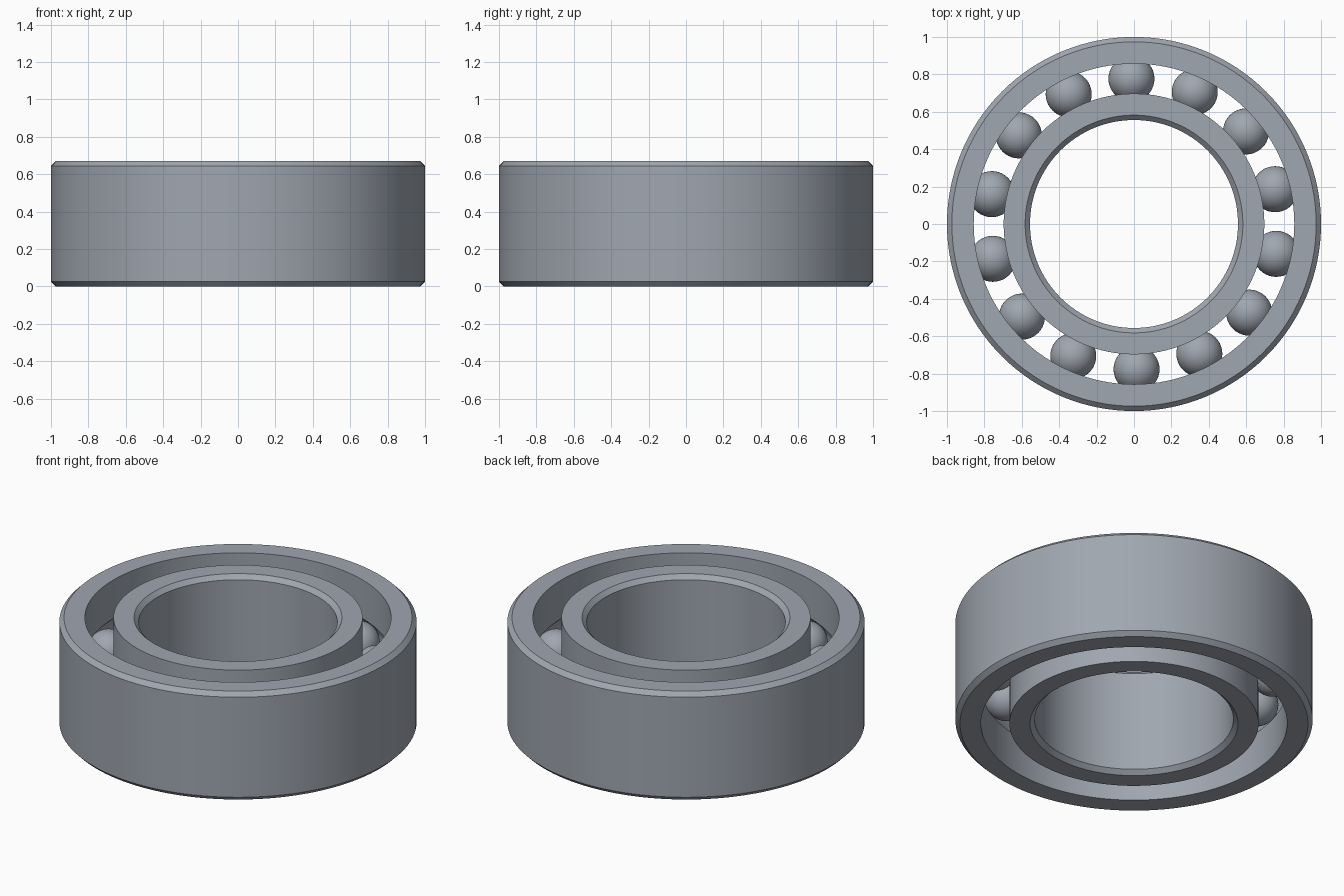
import bpy
import bmesh
from math import cos, sin, pi, radians, asin

cube = bpy.data.objects.get("Cube")
if cube:
    bpy.data.objects.remove(cube, do_unlink=True)

HEIGHT = 0.67
MID = HEIGHT / 2
CHAMFER = 0.026
OUTER_R, BORE_R = 1.0, 0.556
INNER_LAND, OUTER_LAND = 0.697, 0.857   # ring walls facing the ball gap
PITCH_R = (INNER_LAND + OUTER_LAND) / 2
BALL_R, GROOVE_R = 0.123, 0.125
BALLS, SEGMENTS = 14, 128

steel = bpy.data.materials.new("steel_grey")
steel.use_nodes = True
colour = (0.35, 0.385, 0.435, 1)
steel.diffuse_color = colour
steel.node_tree.nodes["Principled BSDF"].inputs["Base Color"].default_value = colour


def finish(bm, name, sharp_angle=None):
    mesh = bpy.data.meshes.new(name)
    bmesh.ops.recalc_face_normals(bm, faces=bm.faces)
    bm.to_mesh(mesh)
    bm.free()
    mesh.materials.append(steel)
    obj = bpy.data.objects.new(name, mesh)
    bpy.context.collection.objects.link(obj)
    mesh.shade_smooth()
    if sharp_angle:
        mesh.set_sharp_from_angle(angle=radians(sharp_angle))
    return obj


def ring(name, rim, land):
    """Lathe a race: chamfered on the rim side, ball groove on the land side."""
    inward = 1 if land > rim else -1     # direction from rim to land
    cut = rim + inward * CHAMFER
    profile = [(cut, 0), (rim, CHAMFER), (rim, HEIGHT - CHAMFER),
               (cut, HEIGHT), (land, HEIGHT)]
    # groove arc, from the top edge to the bottom edge
    half = pi / 2 - asin(abs(PITCH_R - land) / GROOVE_R)
    steps = 14
    for i in range(steps + 1):
        a = half - 2 * half * i / steps
        profile.append((PITCH_R - inward * GROOVE_R * cos(a), MID + GROOVE_R * sin(a)))
    profile.append((land, 0))

    bm = bmesh.new()
    loops = []
    for s in range(SEGMENTS):
        t = 2 * pi * s / SEGMENTS
        loops.append([bm.verts.new((r * cos(t), r * sin(t), z)) for r, z in profile])
    count = len(profile)
    for s in range(SEGMENTS):
        a, b = loops[s], loops[(s + 1) % SEGMENTS]
        for i in range(count):
            j = (i + 1) % count
            bm.faces.new((a[i], b[i], b[j], a[j]))
    return finish(bm, name, 30)


# Races
ring("outer_ring", OUTER_R, OUTER_LAND)
ring("inner_ring", BORE_R, INNER_LAND)

# Balls, evenly spaced around the pitch circle
for n in range(BALLS):
    t = radians(91) + 2 * pi * n / BALLS
    bm = bmesh.new()
    bmesh.ops.create_uvsphere(bm, u_segments=40, v_segments=24, radius=BALL_R)
    ball = finish(bm, f"ball_{n + 1}")
    ball.location = (PITCH_R * cos(t), PITCH_R * sin(t), MID)
